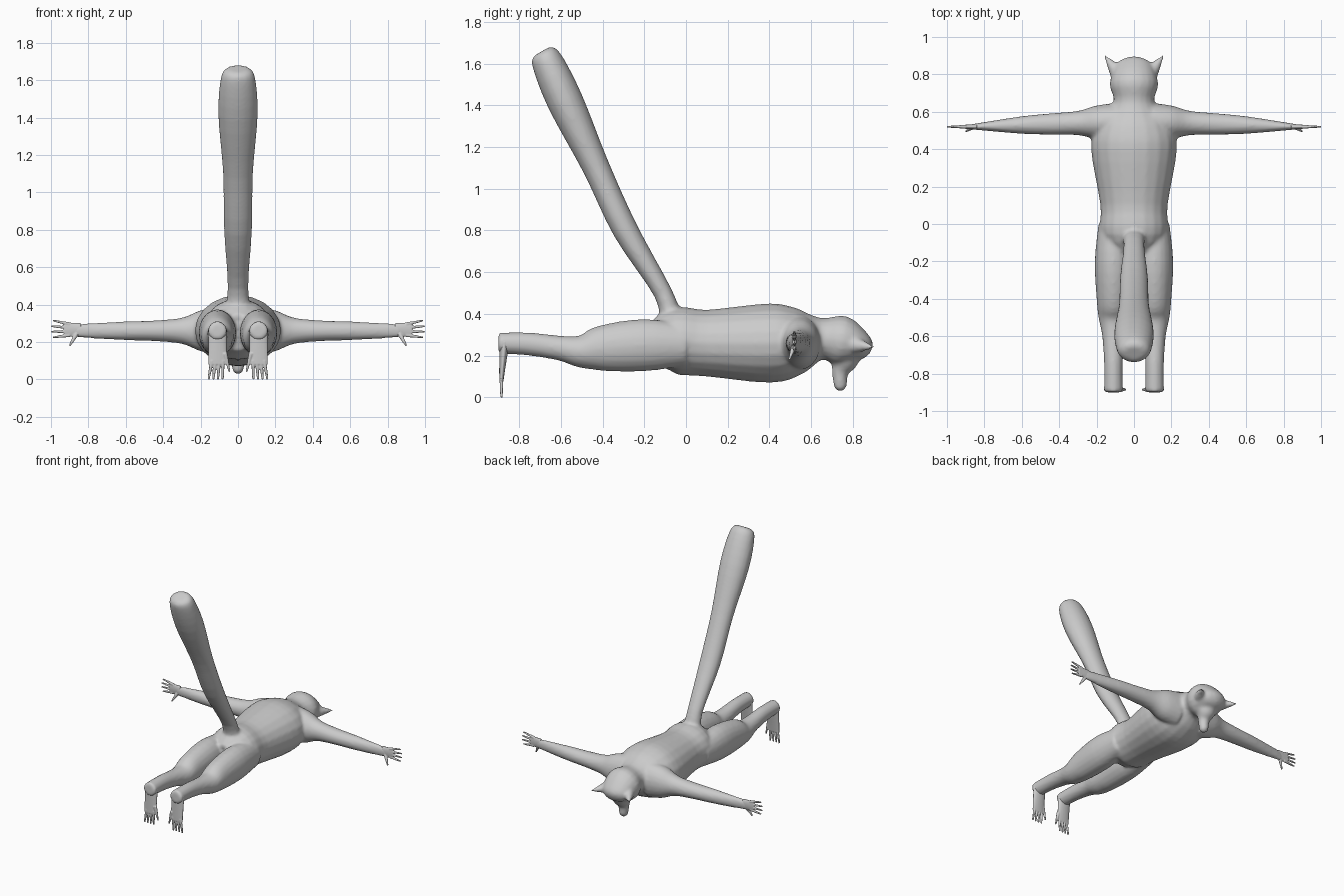
import bpy, bmesh, math
from mathutils import Vector

default_cube = bpy.data.objects.get("Cube")
if default_cube:
    bpy.data.objects.remove(default_cube, do_unlink=True)

grey = bpy.data.materials.new("plain_grey")
grey.use_nodes = True
grey.diffuse_color = (.6, .6, .6, 1)
shader = grey.node_tree.nodes["Principled BSDF"]
shader.inputs["Base Color"].default_value = grey.diffuse_color

SIDEWAYS, FORWARD = Vector((1, 0, 0)), Vector((0, 1, 0))


def smooth_rings(rings, steps=4):
    """Catmull-Rom interpolation through rings of (x, y, z, radius, radius)."""
    padded = [Vector(ring) for ring in (rings[0], *rings, rings[-1])]
    result = []
    for before, start, end, after in zip(padded, padded[1:], padded[2:], padded[3:]):
        leaving, arriving = (end - before) / 2, (after - start) / 2
        for step in range(steps):
            t = step / steps
            ease = t * t * (3 - 2 * t)
            bend = t * (1 - t)
            result.append(start.lerp(end, ease)
                          + leaving * bend * (1 - t) - arriving * bend * t)
    return result + [padded[-1]]


def loft(bm, rings, side, mirror=1, sides=20):
    """Closed tube with elliptical sections; side is the first section axis."""
    rings = smooth_rings(rings)
    centres = [ring.to_3d() if len(ring) == 3 else Vector(ring[:3]) for ring in rings]
    loops = []
    for index, ring in enumerate(rings):
        ahead = centres[min(index + 1, len(rings) - 1)]
        behind = centres[max(index - 1, 0)]
        tangent = (ahead - behind).normalized()
        across = (side - tangent * side.dot(tangent)).normalized()
        upward = tangent.cross(across)
        loop = []
        for corner in range(sides):
            angle = math.tau * corner / sides
            point = (centres[index] + across * ring[3] * math.cos(angle)
                     + upward * ring[4] * math.sin(angle))
            loop.append(bm.verts.new((point.x * mirror, point.y, point.z)))
        loops.append(loop)
    for lower, upper in zip(loops, loops[1:]):
        for corner in range(sides):
            following = (corner + 1) % sides
            bm.faces.new((lower[corner], lower[following], upper[following], upper[corner]))
    bm.faces.new(loops[0])
    bm.faces.new(loops[-1])


def taper(bm, start, end, thick, thin, mirror):
    """Straight round cone, for ears, fingers and toes."""
    loft(bm, [(*start, thick, thick), (*end, thin, thin)], Vector((1, 1, 1)), mirror)


def finish(bm, name, voxel, smoothing):
    """Fuse the overlapping tubes into one smooth skin."""
    bmesh.ops.recalc_face_normals(bm, faces=bm.faces)
    mesh = bpy.data.meshes.new(name)
    bm.to_mesh(mesh)
    bm.free()
    mesh.materials.append(grey)
    part = bpy.data.objects.new(name, mesh)
    bpy.context.collection.objects.link(part)
    fuse = part.modifiers.new("fuse", 'REMESH')
    fuse.mode = 'VOXEL'
    fuse.voxel_size = voxel
    fuse.use_smooth_shade = True
    relax = part.modifiers.new("relax", 'SMOOTH')
    relax.factor = .5
    relax.iterations = smoothing


body = bmesh.new()

# Torso running into the head: y, z, half width, half height
trunk = [(-.16, .25, .1, .1), (-.05, .27, .18, .16), (.1, .26, .18, .16),
         (.4, .26, .23, .19), (.54, .27, .2, .16), (.65, .28, .11, .1),
         (.75, .27, .13, .12), (.86, .24, .09, .06), (.89, .23, .02, .02)]
loft(body, [(0, *ring) for ring in trunk], SIDEWAYS)

# Muzzle pointing down from the face: y, z, radius
muzzle = [(.76, .25, .09), (.76, .18, .07), (.74, .12, .04), (.74, .05, .03), (.74, .03, .01)]
loft(body, [(0, y, z, radius, radius) for y, z, radius in muzzle], SIDEWAYS)

# Tail, a little wider than deep: y, z, half width
tail = [(-.07, .36, .07), (-.11, .5, .055), (-.29, .8, .075), (-.43, 1.1, .08),
        (-.58, 1.42, .106), (-.67, 1.62, .09), (-.69, 1.66, .05)]
loft(body, [(0, y, z, width, width * .82) for y, z, width in tail], SIDEWAYS)

# Leg: y, z, half width, half height; arm: x, half depth, half height
leg = [(0, .25, .08, .1), (-.2, .25, .1, .125), (-.4, .235, .09, .11), (-.5, .22, .08, .08),
       (-.6, .235, .06, .06), (-.75, .255, .05, .055), (-.9, .26, .05, .05)]
arm = [(.1, .1, .13), (.2, .09, .11), (.3, .065, .07), (.45, .057, .055),
       (.6, .047, .05), (.8, .023, .04), (.88, .012, .035)]

for mirror in (1, -1):
    loft(body, [(.11, *ring) for ring in leg], SIDEWAYS, mirror)
    loft(body, [(x, .55 - x * .035, .26, depth, height) for x, depth, height in arm],
         FORWARD, mirror)
    taper(body, (.09, .81, .25), (.16, .905, .24), .042, .004, mirror)
finish(body, "body", .011, 4)

# Hands and feet with fanned digits
for mirror, label in ((1, "left"), (-1, "right")):
    hand = bmesh.new()
    loft(hand, [(.84, .52, .266, .015, .035), (.93, .52, .266, .009, .04)], FORWARD, mirror)
    foot = bmesh.new()
    loft(foot, [(.11, -.87, .27, .05, .025), (.11, -.88, .15, .05, .015),
                (.11, -.885, .08, .05, .01)], SIDEWAYS, mirror)
    for digit in range(4):
        fan = digit - 1.5
        taper(hand, (.9, .52, .266 + fan * .02), (1.005 - abs(fan) * .01, .52, .27 + fan * .03),
              .01, .005, mirror)
        taper(foot, (.11 + fan * .02, -.885, .1), (.12 + fan * .025, -.885, 0),
              .01, .006, mirror)
    taper(hand, (.86, .52, .25), (.9, .495, .18), .014, .005, mirror)
    taper(foot, (.07, -.885, .14), (.045, -.885, .04), .013, .005, mirror)
    finish(hand, label + "_hand", .004, 2)
    finish(foot, label + "_foot", .004, 2)
